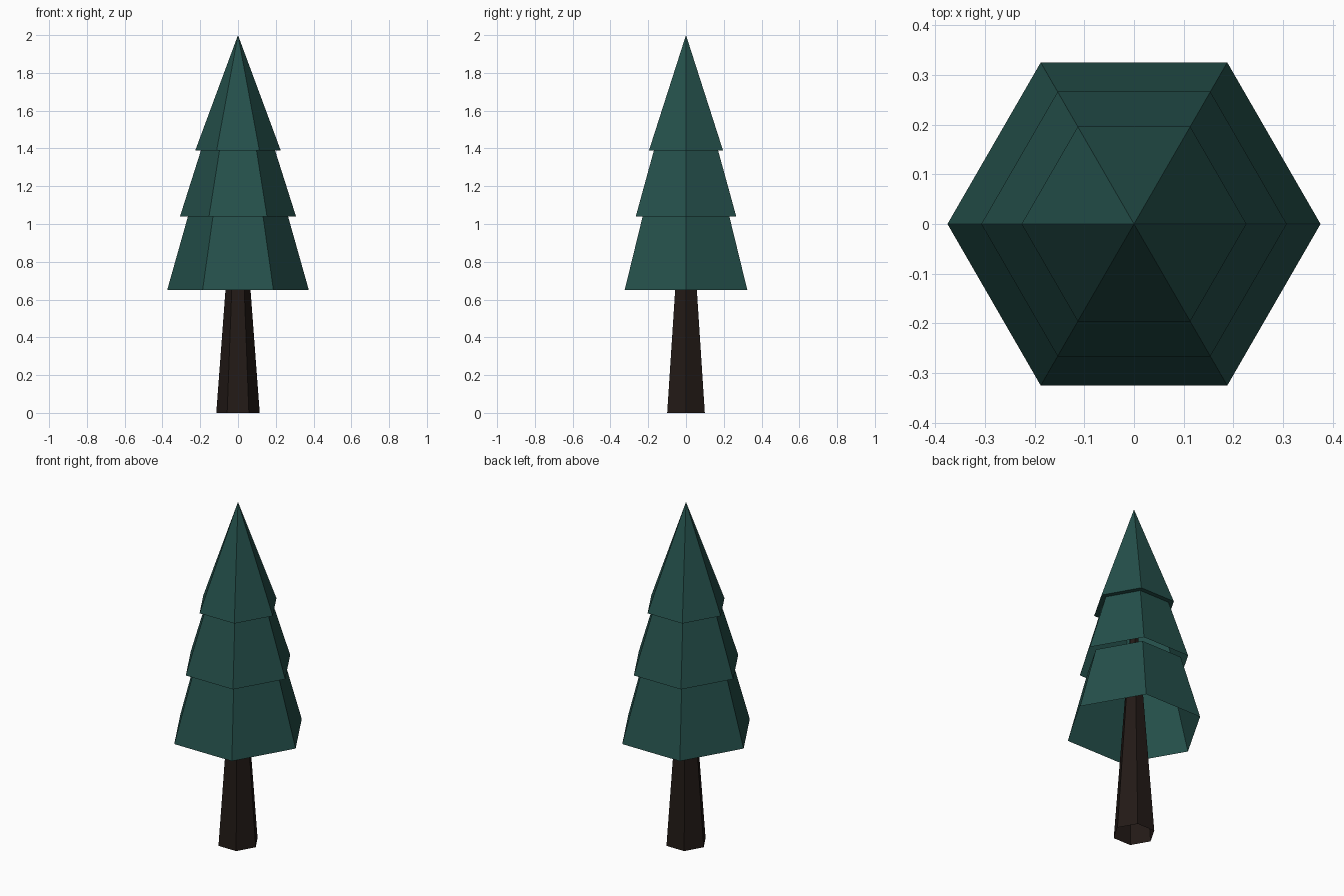
import bpy
import math

if "Cube" in bpy.data.objects:
    bpy.data.objects.remove(bpy.data.objects["Cube"])


def material(name, color):
    mat = bpy.data.materials.new(name)
    mat.diffuse_color = (*color, 1.0)
    mat.use_nodes = True
    mat.node_tree.nodes["Principled BSDF"].inputs["Base Color"].default_value = mat.diffuse_color
    return mat


def hex_cone(name, z0, z1, r0, r1, mat, fill='NOTHING'):
    """Six-sided cone or open frustum with two corners on the x axis."""
    bpy.ops.mesh.primitive_cone_add(
        vertices=6, radius1=r0, radius2=r1, depth=z1 - z0,
        end_fill_type=fill, location=(0, 0, (z0 + z1) / 2),
        rotation=(0, 0, math.pi / 2))
    obj = bpy.context.object
    obj.name = name
    obj.data.materials.append(mat)
    return obj


needles = material("needles", (0.018, 0.08, 0.07))
bark = material("bark", (0.016, 0.010, 0.008))

# Tapered trunk, running up inside the hollow foliage
hex_cone("trunk", 0.0, 1.39, 0.115, 0.011, bark)

# Two hollow foliage skirts and the closed pointed top
hex_cone("lower_foliage", 0.65, 1.04, 0.375, 0.265, needles)
hex_cone("middle_foliage", 1.04, 1.39, 0.307, 0.196, needles)
hex_cone("top_foliage", 1.39, 2.0, 0.226, 0.0, needles, fill='NGON')
